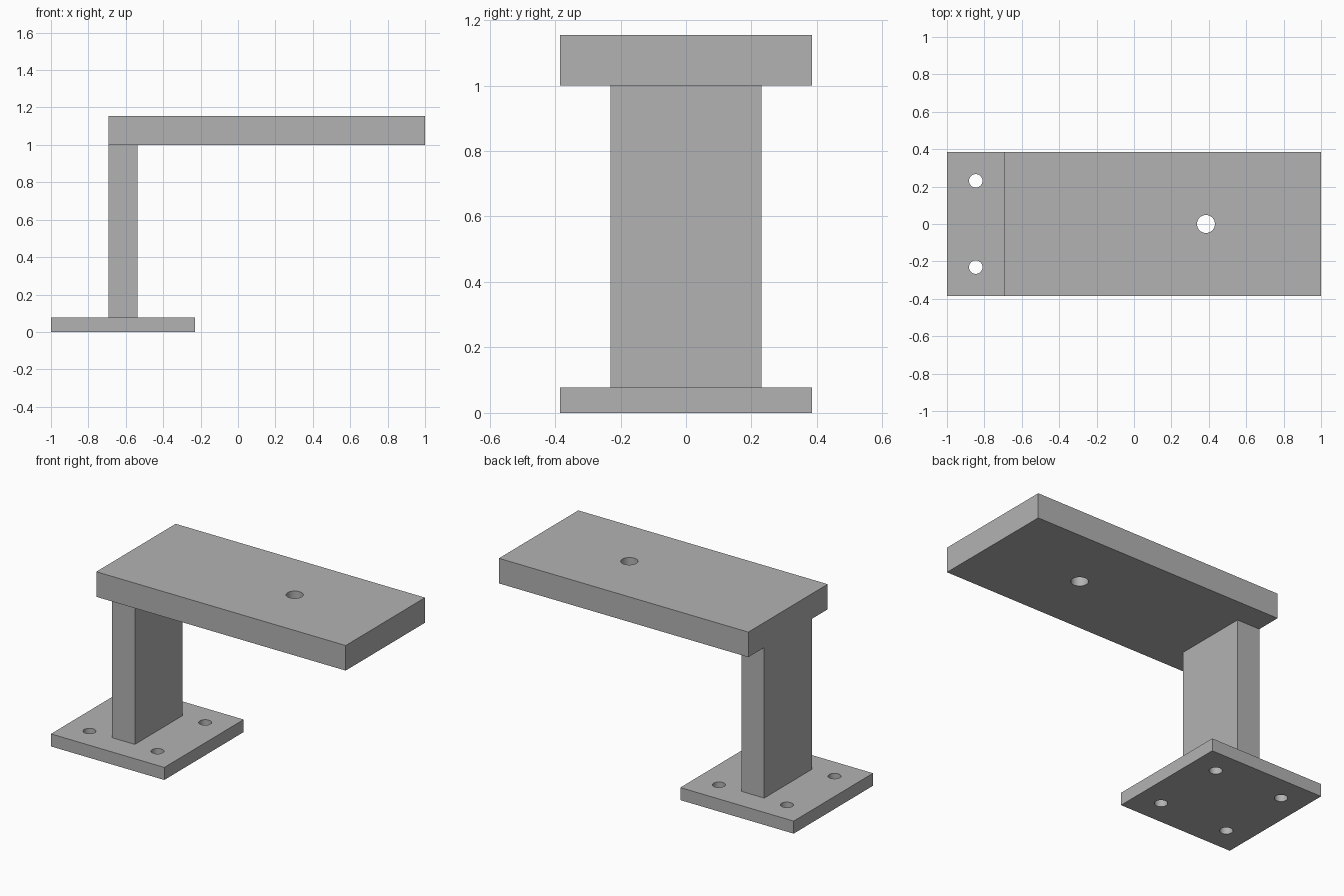
import bpy
import bmesh
from mathutils import Matrix

old = bpy.data.objects.get("Cube")
if old:
    bpy.data.objects.remove(old, do_unlink=True)

U = 1 / 13  # design module: the bracket is 26 modules long

grey = bpy.data.materials.new("plain grey")
grey.use_nodes = True
colour = (0.45, 0.45, 0.45, 1)
grey.diffuse_color = colour
grey.node_tree.nodes["Principled BSDF"].inputs["Base Color"].default_value = colour


def add_object(name, bm):
    mesh = bpy.data.meshes.new(name)
    bm.to_mesh(mesh)
    bm.free()
    mesh.materials.append(grey)
    obj = bpy.data.objects.new(name, mesh)
    bpy.context.collection.objects.link(obj)
    return obj


def block(name, low, high):
    """Box between two corners given in modules."""
    size = [(b - a) * U for a, b in zip(low, high)]
    centre = [(a + b) / 2 * U for a, b in zip(low, high)]
    bm = bmesh.new()
    bmesh.ops.create_cube(bm, size=1, matrix=Matrix.Translation(centre) @ Matrix.Diagonal((*size, 1)))
    return add_object(name, bm)


def drill(obj, points, radius, z):
    """Cut round through holes at the given points."""
    bm = bmesh.new()
    for x, y in points:
        bmesh.ops.create_cone(bm, cap_ends=True, segments=48, radius1=radius, radius2=radius,
                              depth=4 * U, matrix=Matrix.Translation((x * U, y * U, z * U)))
    cutter = add_object(obj.name + "_hole_cutter", bm)
    cutter.hide_render = True
    cutter.hide_viewport = True
    cut = obj.modifiers.new("holes", "BOOLEAN")
    cut.operation = "DIFFERENCE"
    cut.solver = "EXACT"
    cut.object = cutter
    # Bake the cut, then discard the cutter
    bpy.context.view_layer.update()
    graph = bpy.context.evaluated_depsgraph_get()
    mesh = bpy.data.meshes.new_from_object(obj.evaluated_get(graph))
    obj.modifiers.clear()
    obj.data = mesh
    bpy.data.objects.remove(cutter, do_unlink=True)
    # Smooth bores with sharp rims
    bpy.ops.object.select_all(action="DESELECT")
    obj.select_set(True)
    bpy.context.view_layer.objects.active = obj
    bpy.ops.object.shade_smooth_by_angle()


# Square foot with four bolt holes
base_plate = block("base_plate", (-13, -5, 0), (-3, 5, 1))
drill(base_plate, [(x, y) for x in (-11, -5) for y in (-3, 3)], 0.036, 0.5)

# Upright
block("post", (-9, -3, 1), (-7, 3, 13))

# Overhanging arm with one hole
arm = block("top_arm", (-9, -5, 13), (13, 5, 15))
drill(arm, [(5, 0)], 0.048, 14)
